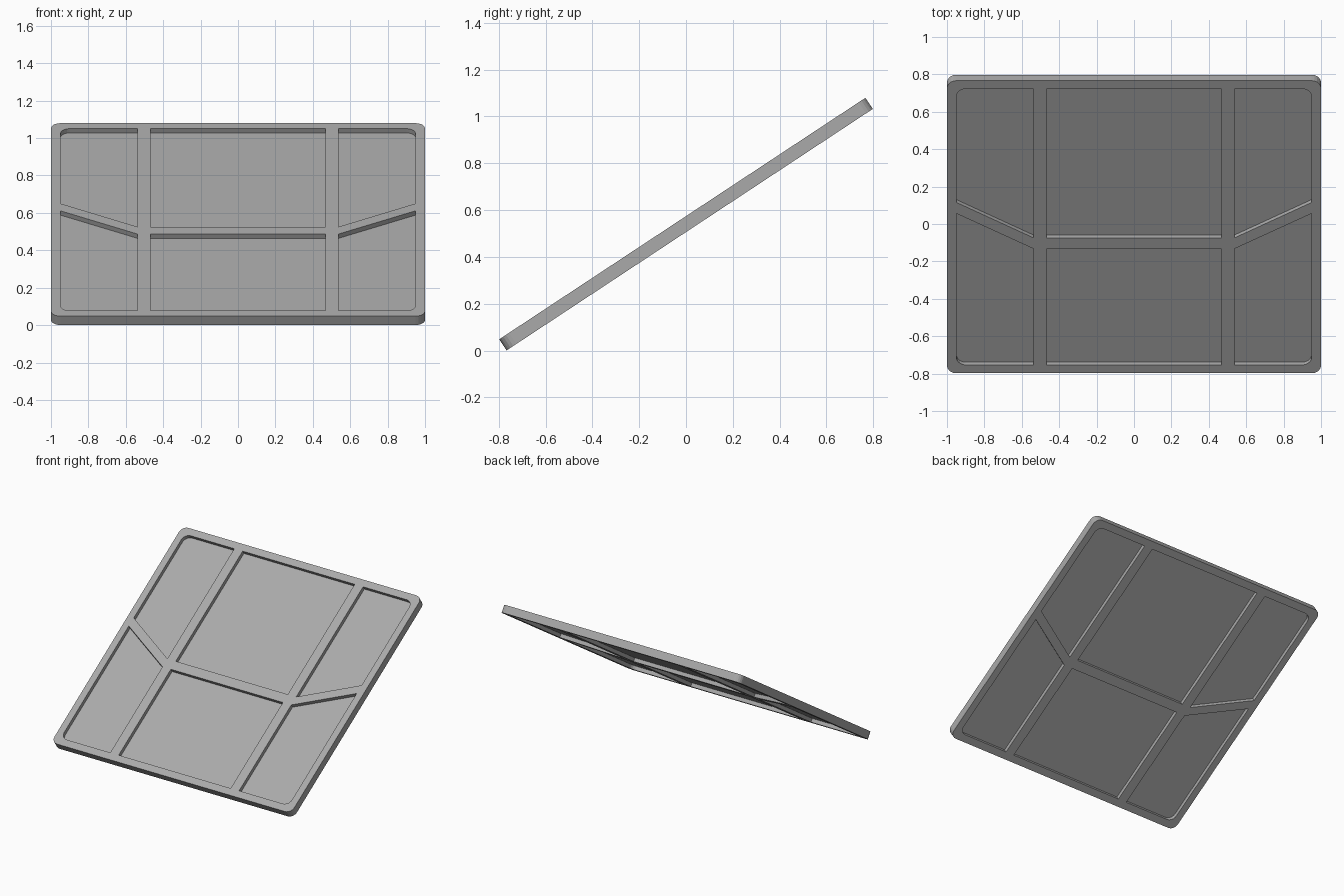
import bpy, bmesh
from math import radians, sin, cos, pi
from mathutils import Vector, Matrix

cube = bpy.data.objects.get("Cube")
if cube:
    bpy.data.objects.remove(cube, do_unlink=True)

WIDTH, LENGTH, THICK = 2.0, 1.874, 0.057
SLOPE = radians(33.4)
RIM = 0.053            # rim width
BAR_IN, BAR_OUT = 0.467, 0.537   # sides of the upright bars
PLACE = Matrix.Translation((0, 0, 0.54)) @ Matrix.Rotation(SLOPE, 4, 'X')

grey = bpy.data.materials.new("window grey")
grey.use_nodes = True
colour = (0.4, 0.4, 0.4, 1)
grey.diffuse_color = colour
grey.node_tree.nodes["Principled BSDF"].inputs["Base Color"].default_value = colour


def outline(corners, steps=5):
    """Turn (x, y, radius) corners into a closed path with rounded corners."""
    path = []
    for i, (x, y, r) in enumerate(corners):
        p = Vector((x, y))
        if r == 0:
            path.append(p)
            continue
        a = p + (Vector(corners[i - 1][:2]) - p).normalized() * r
        b = p + (Vector(corners[(i + 1) % len(corners)][:2]) - p).normalized() * r
        centre = a + b - p
        for k in range(steps + 1):
            t = k / steps * pi / 2
            path.append(centre + (a - centre) * cos(t) + (b - centre) * sin(t))
    return path


def slab(name, paths, depth):
    """Fill the paths (later ones are holes), give depth, and tilt in place."""
    curve = bpy.data.curves.new(name, 'CURVE')
    curve.dimensions = '2D'
    curve.fill_mode = 'BOTH'
    curve.extrude = depth / 2
    for path in paths:
        spline = curve.splines.new('POLY')
        spline.points.add(len(path) - 1)
        for point, co in zip(spline.points, path):
            point.co = (co.x, co.y, 0, 1)
        spline.use_cyclic_u = True
    temp = bpy.data.objects.new(name + " path", curve)
    bpy.context.collection.objects.link(temp)
    bpy.context.view_layer.update()
    graph = bpy.context.evaluated_depsgraph_get()
    mesh = bpy.data.meshes.new_from_object(temp.evaluated_get(graph))
    bpy.data.objects.remove(temp, do_unlink=True)

    bm = bmesh.new()
    bm.from_mesh(mesh)
    bmesh.ops.remove_doubles(bm, verts=bm.verts, dist=0.00001)
    bmesh.ops.recalc_face_normals(bm, faces=bm.faces)
    bm.transform(PLACE)
    for face in bm.faces:
        face.smooth = False
        face.material_index = 0
    bm.to_mesh(mesh)
    bm.free()
    mesh.materials.clear()
    mesh.materials.append(grey)
    obj = bpy.data.objects.new(name, mesh)
    bpy.context.collection.objects.link(obj)


def mirrored(corners):
    return [(-x, y, r) for x, y, r in reversed(corners)]


# Openings between the rim and the bars
side, end = WIDTH / 2 - 0.05, LENGTH / 2 - RIM
low, high = -0.14, -0.07          # edges of the cross bar
low_out, high_out = 0.086, 0.157  # its raised outer ends
R = 0.05
upper_left = [(BAR_OUT, high, 0), (side, high_out, 0), (side, end, R), (BAR_OUT, end, 0)]
lower_left = [(BAR_OUT, -end, 0), (side, -end, R), (side, low_out, 0), (BAR_OUT, low, 0)]
openings = {
    "upper_middle": [(-BAR_IN, high, 0), (BAR_IN, high, 0), (BAR_IN, end, 0), (-BAR_IN, end, 0)],
    "lower_middle": [(-BAR_IN, -end, 0), (BAR_IN, -end, 0), (BAR_IN, low, 0), (-BAR_IN, low, 0)],
    "upper_left": upper_left,
    "lower_left": lower_left,
    "upper_right": mirrored(upper_left),
    "lower_right": mirrored(lower_left),
}
holes = {name: outline(corners) for name, corners in openings.items()}

# Frame with rounded corners
w, h = WIDTH / 2, LENGTH / 2
rim = outline([(-w, -h, R), (w, -h, R), (w, h, R), (-w, h, R)])
slab("window_frame", [rim] + list(holes.values()), THICK)

# Thin panes halfway through the frame
for name, path in holes.items():
    slab(name + "_pane", [path], 0.002)
